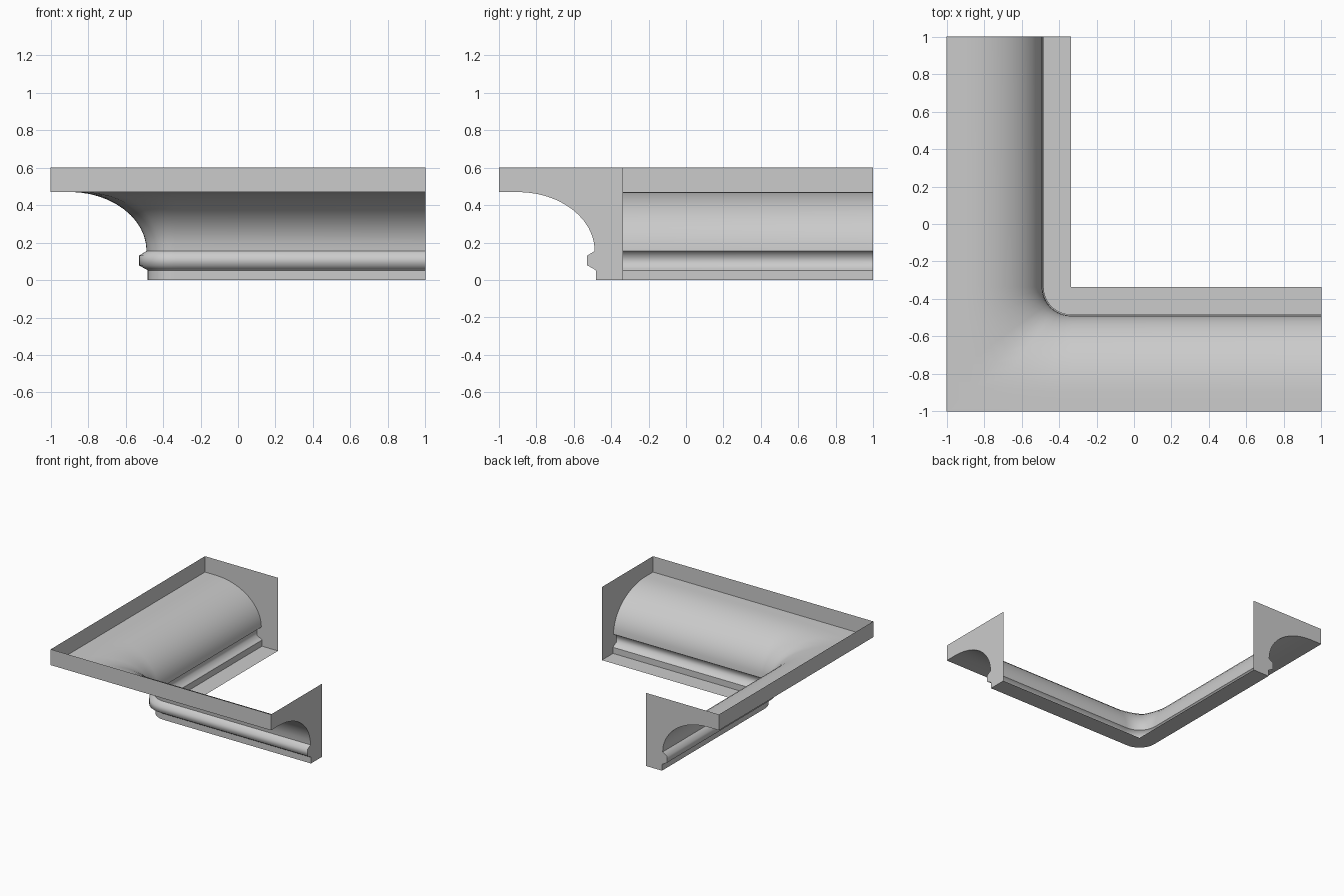
import bpy, bmesh
from math import sin, cos, pi

if "Cube" in bpy.data.objects:
    bpy.data.objects.remove(bpy.data.objects["Cube"])

WALL = -0.337      # wall line on both legs
HEIGHT = 0.6
SEGS = 10          # steps round the corner

# Section from rim down to the foot: (position, height, sharp edge)
section = [(-1, HEIGHT, True), (-1, 0.47, True)]
# elliptical cove
for i in range(13):
    a = pi / 2 * (1 - i / 12)
    section.append((-0.9 + 0.412 * cos(a), 0.155 + 0.315 * sin(a), i == 12))
# bead, fillet and underside
section += [(-0.528, 0.13, False), (-0.528, 0.078, False), (-0.487, 0.055, True),
            (-0.482, 0.05, True), (-0.482, 0.0, True), (WALL, 0.0, True)]


def path_at(pos, z):
    """One horizontal line: leg, corner (round at foot, square at rim), leg."""
    d = WALL - pos
    t = min(1, max(0, (d - 0.152) / (0.663 - 0.152))) if z > 0.15 else 0
    pts = [(pos, 1, z)]
    for k in range(SEGS + 1):
        a = pi + pi / 2 * k / SEGS
        c, s = cos(a), sin(a)
        r = d * (1 - t) + t * d / max(abs(c), abs(s))
        pts.append((WALL + r * c, WALL + r * s, z))
    pts.append((1, pos, z))
    return pts


# Open moulding shell
bm = bmesh.new()
rows = [[bm.verts.new(p) for p in path_at(pos, z)] for pos, z, _ in section]
for r0, r1 in zip(rows, rows[1:]):
    for j in range(len(r0) - 1):
        bm.faces.new((r0[j], r1[j], r1[j + 1], r0[j + 1])).smooth = True

# Solid end caps
for j, flip in ((0, True), (-1, False)):
    co = rows[-1][j].co
    loop = [r[j] for r in rows] + [bm.verts.new((co.x, co.y, HEIGHT))]
    f = bm.faces.new(loop[::-1] if flip else loop)
    for e in f.edges:
        e.smooth = False

# Keep moulding arrises crisp
for row, (_, _, sharp) in zip(rows, section):
    for a, b in zip(row, row[1:]):
        e = bm.edges.get((a, b))
        if e and sharp:
            e.smooth = False
# Square mitre at the rim corner
mid = 1 + SEGS // 2
bm.edges.get((rows[0][mid], rows[1][mid])).smooth = False
# Merge the corner points that meet at the inner foot
bmesh.ops.remove_doubles(bm, verts=bm.verts[:], dist=1e-5)

mesh = bpy.data.meshes.new("cornice_corner")
bm.to_mesh(mesh)
bm.free()
obj = bpy.data.objects.new("cornice_corner", mesh)
bpy.context.collection.objects.link(obj)
